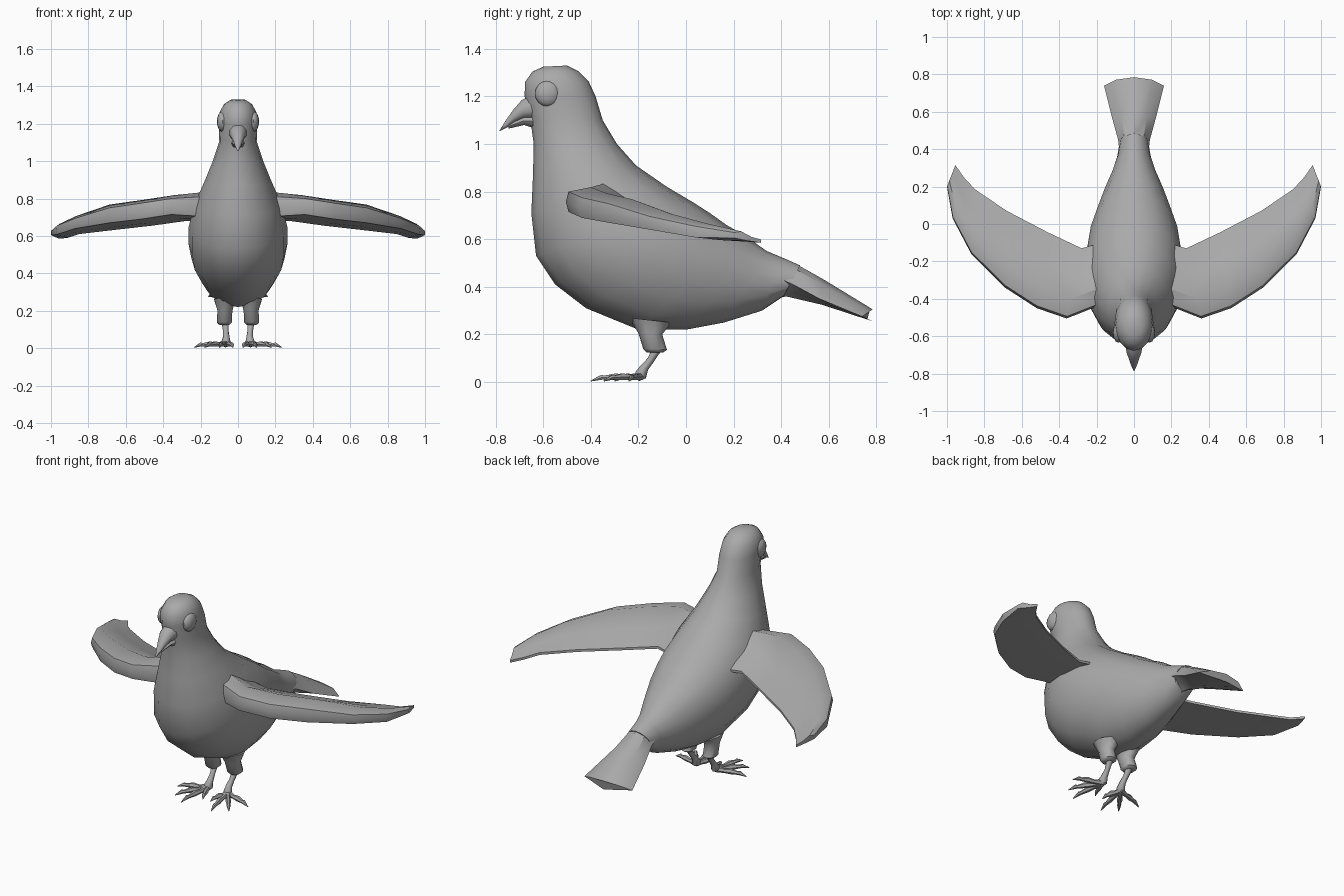
import bpy, bmesh, math
from mathutils import Vector

if "Cube" in bpy.data.objects:
    bpy.data.objects.remove(bpy.data.objects["Cube"])

grey = bpy.data.materials.new("plumage_grey")
grey.diffuse_color = (0.4, 0.4, 0.4, 1)
grey.use_nodes = True
grey.node_tree.nodes["Principled BSDF"].inputs["Base Color"].default_value = grey.diffuse_color


def finish(name, bm, angle=50):
    bmesh.ops.recalc_face_normals(bm, faces=bm.faces)
    me = bpy.data.meshes.new(name)
    bm.to_mesh(me)
    bm.free()
    ob = bpy.data.objects.new(name, me)
    bpy.context.collection.objects.link(ob)
    me.materials.append(grey)
    bpy.ops.object.select_all(action='DESELECT')
    ob.select_set(True)
    bpy.context.view_layer.objects.active = ob
    bpy.ops.object.shade_smooth_by_angle(angle=math.radians(angle))
    return ob


def loft(name, rings, angle=50):
    """Skin a list of equal-length point rings and cap both ends."""
    bm = bmesh.new()
    vs = [[bm.verts.new(p) for p in r] for r in rings]
    n = len(vs[0])
    for a, b in zip(vs, vs[1:]):
        for i in range(n):
            j = (i + 1) % n
            bm.faces.new((a[i], a[j], b[j], b[i]))
    bm.faces.new(vs[0])
    bm.faces.new(vs[-1])
    return finish(name, bm, angle)


def oval(low, high, w, n=16, x=0):
    """Oval ring between two (y, z) profile points, half-width w."""
    c = Vector((x, (low[0] + high[0]) / 2, (low[1] + high[1]) / 2))
    h = Vector((0, high[0] - low[0], high[1] - low[1])) / 2
    return [c + h * math.cos(t) + Vector((w * math.sin(t), 0, 0))
            for t in (2 * math.pi * i / n for i in range(n))]


def tube(name, pts, n=8):
    """Round tube through (x, y, z, radius) points."""
    rings = []
    for i, p in enumerate(pts):
        a, b = pts[max(i - 1, 0)], pts[min(i + 1, len(pts) - 1)]
        d = Vector(b[:3]) - Vector(a[:3])
        q = d.to_track_quat('Z', 'Y')
        rings.append([Vector(p[:3]) + q @ Vector((p[3] * math.cos(t), p[3] * math.sin(t), 0))
                      for t in (2 * math.pi * k / n for k in range(n))])
    return loft(name, rings)


# Head, neck and body: breast point, back point, half-width
body = [
    ((-.60, 1.325), (-.50, 1.33), .04),
    ((-.645, 1.305), (-.45, 1.305), .075),
    ((-.677, 1.26), (-.41, 1.265), .098),
    ((-.678, 1.20), (-.38, 1.20), .104),
    ((-.655, 1.11), (-.35, 1.10), .10),
    ((-.64, 1.00), (-.29, 1.00), .135),
    ((-.643, .87), (-.21, .91), .18),
    ((-.65, .71), (-.08, .82), .235),
    ((-.63, .53), (.03, .755), .265),
    ((-.55, .41), (.10, .71), .265),
    ((-.42, .31), (.17, .66), .25),
    ((-.20, .22), (.24, .62), .205),
    ((0, .22), (.29, .585), .165),
    ((.16, .25), (.34, .55), .125),
    ((.32, .30), (.40, .525), .09),
    ((.41, .36), (.48, .49), .075),
]
loft("body", [oval(*r) for r in body])


# Tail fan: half-width, ridge point, edge point, underside point
def fan(w, ridge, edge, under):
    return [(0, *ridge), (w * .6, ridge[0] * .7 + edge[0] * .3, ridge[1] * .75 + edge[1] * .25),
            (w, *edge), (w * .5, (under[0] + edge[0]) / 2, (under[1] + edge[1]) / 2),
            (0, *under),
            (-w * .5, (under[0] + edge[0]) / 2, (under[1] + edge[1]) / 2), (-w, *edge),
            (-w * .6, ridge[0] * .7 + edge[0] * .3, ridge[1] * .75 + edge[1] * .25)]


loft("tail", [
    fan(.075, (.36, .53), (.36, .45), (.34, .34)),
    fan(.085, (.47, .492), (.45, .41), (.42, .36)),
    fan(.115, (.58, .43), (.56, .35), (.57, .325)),
    fan(.16, (.785, .305), (.74, .275), (.785, .255)),
], 35)

# Beak: upper and lower halves
loft("upper_beak", [oval(lo, hi, w, 10) for lo, hi, w in [
    ((-.62, 1.10), (-.64, 1.21), .05), ((-.68, 1.105), (-.69, 1.185), .042),
    ((-.72, 1.09), (-.725, 1.145), .028), ((-.755, 1.068), (-.757, 1.10), .016),
    ((-.785, 1.053), (-.783, 1.058), .003)]])
loft("lower_beak", [oval(lo, hi, w, 8) for lo, hi, w in [
    ((-.62, 1.06), (-.63, 1.13), .038), ((-.68, 1.08), (-.685, 1.115), .03),
    ((-.745, 1.065), (-.745, 1.085), .012)]])

# Wing stations: leading edge x, y, low z, high z; trailing edge x, y, z
wing = [
    (.12, -.41, .70, .815, .14, -.09, .68),
    (.36, -.505, .715, .80, .28, -.13, .68),
    (.52, -.45, .69, .775, .46, -.045, .655),
    (.69, -.34, .67, .75, .68, .07, .63),
    (.87, -.16, .64, .695, .85, .185, .61),
    (.97, .03, .608, .655, .91, .25, .59),
    (1.0, .20, .605, .628, .955, .315, .585),
]


def wing_ring(s, side):
    lx, ly, lo, hi, tx, ty, tz = s
    t = hi - lo

    def at(f, z):
        return (side * (lx + (tx - lx) * f), ly + (ty - ly) * f, z)
    return [at(.03, lo), at(0, (lo + hi) / 2), at(.03, hi), at(.28, hi + t * .22),
            at(.65, (hi + tz) / 2 + t * .15), at(1, tz + .014), at(1, tz),
            at(.5, (lo + tz) / 2 - t * .05)]


for side, label in ((1, "left"), (-1, "right")):
    loft(label + "_wing", [wing_ring(s, side) for s in wing], 45)

    # Eye bulge
    bm = bmesh.new()
    bmesh.ops.create_uvsphere(bm, u_segments=12, v_segments=8, radius=1)
    for v in bm.verts:
        v.co = Vector((side * .083 + v.co.x * .03, -.58 + v.co.y * .055, 1.212 + v.co.z * .055))
    finish(label + "_eye", bm)

    # Feathered thigh
    loft(label + "_thigh", [oval(lo, hi, w, 10, side * x) for lo, hi, w, x in [
        ((-.24, .27), (-.06, .25), .06, .07), ((-.20, .205), (-.10, .20), .042, .07),
        ((-.18, .14), (-.08, .135), .042, .073), ((-.165, .125), (-.095, .125), .028, .073)]])

    # Shank and ankle
    tube(label + "_shank", [(side * x, y, z, r) for x, y, z, r in [
        (.07, -.115, .15, .02), (.065, -.15, .09, .015), (.063, -.175, .06, .018),
        (.065, -.19, .03, .026), (.068, -.205, .012, .012)]])

    # Toes with pointed claws
    for i, (x, y) in enumerate([(.025, -.30), (.10, -.40), (.18, -.345), (.235, -.24)]):
        ox, oy = .065, -.19
        tube(f"{label}_toe_{i + 1}", [
            (side * (ox + (x - ox) * f), oy + (y - oy) * f, z, r) for f, z, r in
            [(0, .024, .018), (.3, .02, .012), (.5, .022, .016), (.72, .018, .010),
             (.78, .02, .012), (1, .004, .002)]], 6)
